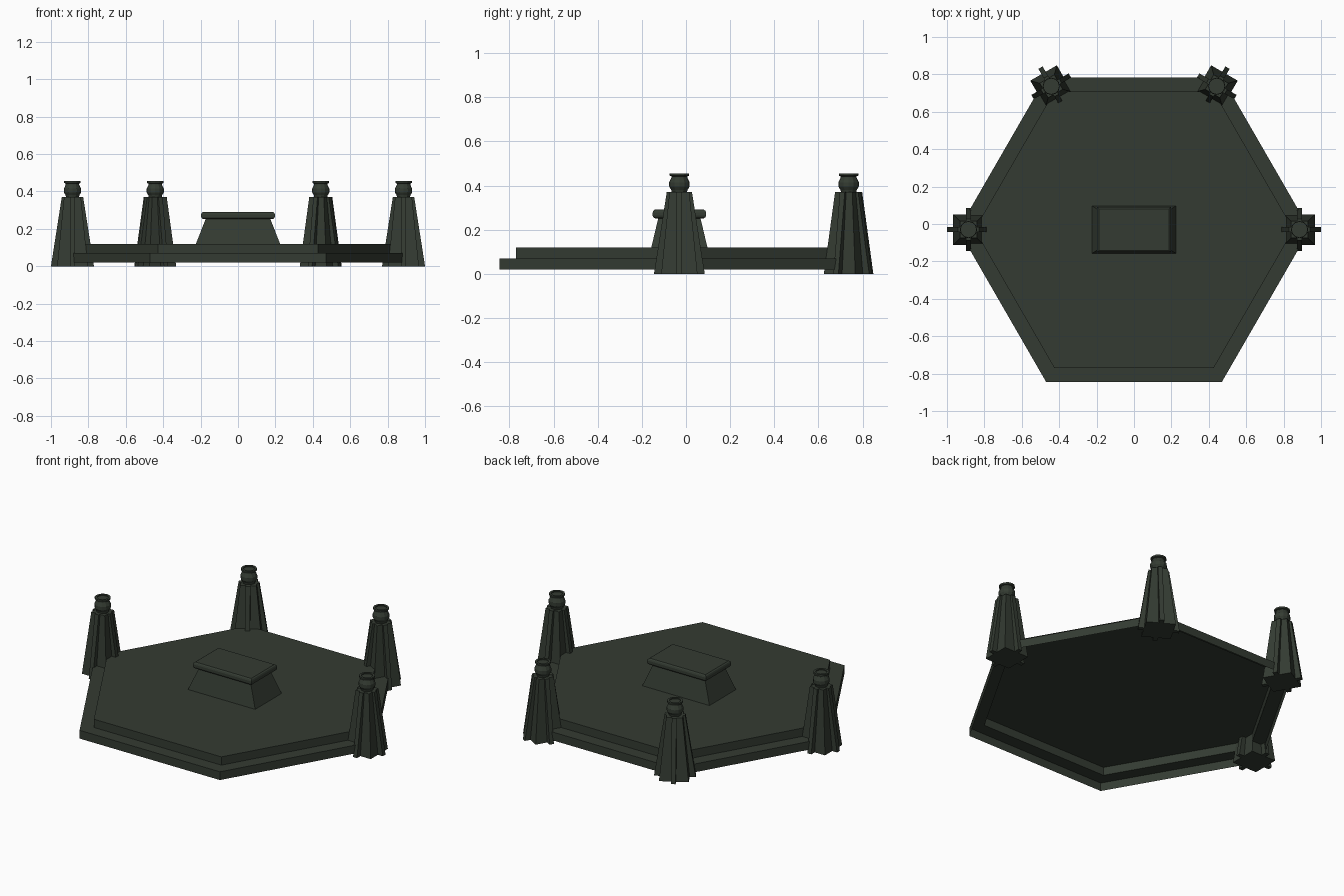
import bpy, bmesh, math
from mathutils import Matrix, Vector

if "Cube" in bpy.data.objects:
    bpy.data.objects.remove(bpy.data.objects["Cube"])

CY = -0.03  # centre of the platform in y

mat = bpy.data.materials.new("dark green stone")
mat.diffuse_color = (0.034, 0.044, 0.032, 1)
mat.use_nodes = True
mat.node_tree.nodes["Principled BSDF"].inputs["Base Color"].default_value = mat.diffuse_color


def finish(bm, name, matrix=Matrix()):
    bmesh.ops.transform(bm, matrix=matrix, verts=bm.verts)
    me = bpy.data.meshes.new(name)
    bm.to_mesh(me)
    bm.free()
    me.materials.append(mat)
    ob = bpy.data.objects.new(name, me)
    bpy.context.collection.objects.link(ob)
    return ob


def loft(bm, rings, bottom=True, top=True):
    """Skin a stack of point rings, optionally capping the ends."""
    loops = [[bm.verts.new(p) for p in r] for r in rings]
    n = len(loops[0])
    for a, b in zip(loops, loops[1:]):
        for i in range(n):
            j = (i + 1) % n
            bm.faces.new((a[i], a[j], b[j], b[i]))
    if bottom:
        bm.faces.new(loops[0][::-1])
    if top:
        bm.faces.new(loops[-1])


def rect(hx, hy, z):
    return [(-hx, -hy, z), (hx, -hy, z), (hx, hy, z), (-hx, hy, z)]


def ngon(r, z, n):
    return [(r * math.cos(math.tau * i / n), r * math.sin(math.tau * i / n), z)
            for i in range(n)]


# Two-step hexagonal platform, hollow and open underneath
bm = bmesh.new()
loft(bm, [ngon(r, z, 6) for r, z in
          ((0.94, 0.02), (0.94, 0.07), (0.853, 0.07), (0.853, 0.12))], bottom=False)
finish(bm, "stepped_platform", Matrix.Translation((0, CY, 0)))

# Altar: tapered base and rounded slab
bm = bmesh.new()
loft(bm, [rect(0.225, 0.127, 0.12), rect(0.172, 0.095, 0.255)])
finish(bm, "altar_base", Matrix.Translation((0, CY, 0)))
bm = bmesh.new()
loft(bm, [rect(0.197 - d, 0.121 - d, z) for d, z in
          ((0.01, 0.252), (0.003, 0.257), (0, 0.264), (0, 0.278), (0.003, 0.286), (0.01, 0.291))])
finish(bm, "altar_slab", Matrix.Translation((0, CY, 0)))

# Four pillars on the side and back corners
FINIAL = [(0.034, 0.368), (0.037, 0.38), (0.046, 0.395), (0.046, 0.415), (0.036, 0.436),
          (0.036, 0.442), (0.044, 0.445), (0.044, 0.455), (0.031, 0.455), (0.031, 0.449)]
for k in range(4):
    a = math.radians(60 * k)
    place = (Matrix.Translation((0.885 * math.cos(a), CY + 0.885 * math.sin(a), 0))
             @ Matrix.Rotation(a, 4, 'Z'))
    # tapered core with crossed fins
    bm = bmesh.new()
    loft(bm, [rect(0.082, 0.082, 0), rect(0.045, 0.045, 0.37)])
    loft(bm, [rect(0.115, 0.013, 0), rect(0.057, 0.013, 0.371)])
    loft(bm, [rect(0.013, 0.115, 0), rect(0.013, 0.057, 0.371)])
    finish(bm, f"pillar_{k + 1}", place)
    # round finial with a dished cap
    bm = bmesh.new()
    loft(bm, [ngon(r, z, 12) for r, z in FINIAL])
    finish(bm, f"pillar_finial_{k + 1}", place)
